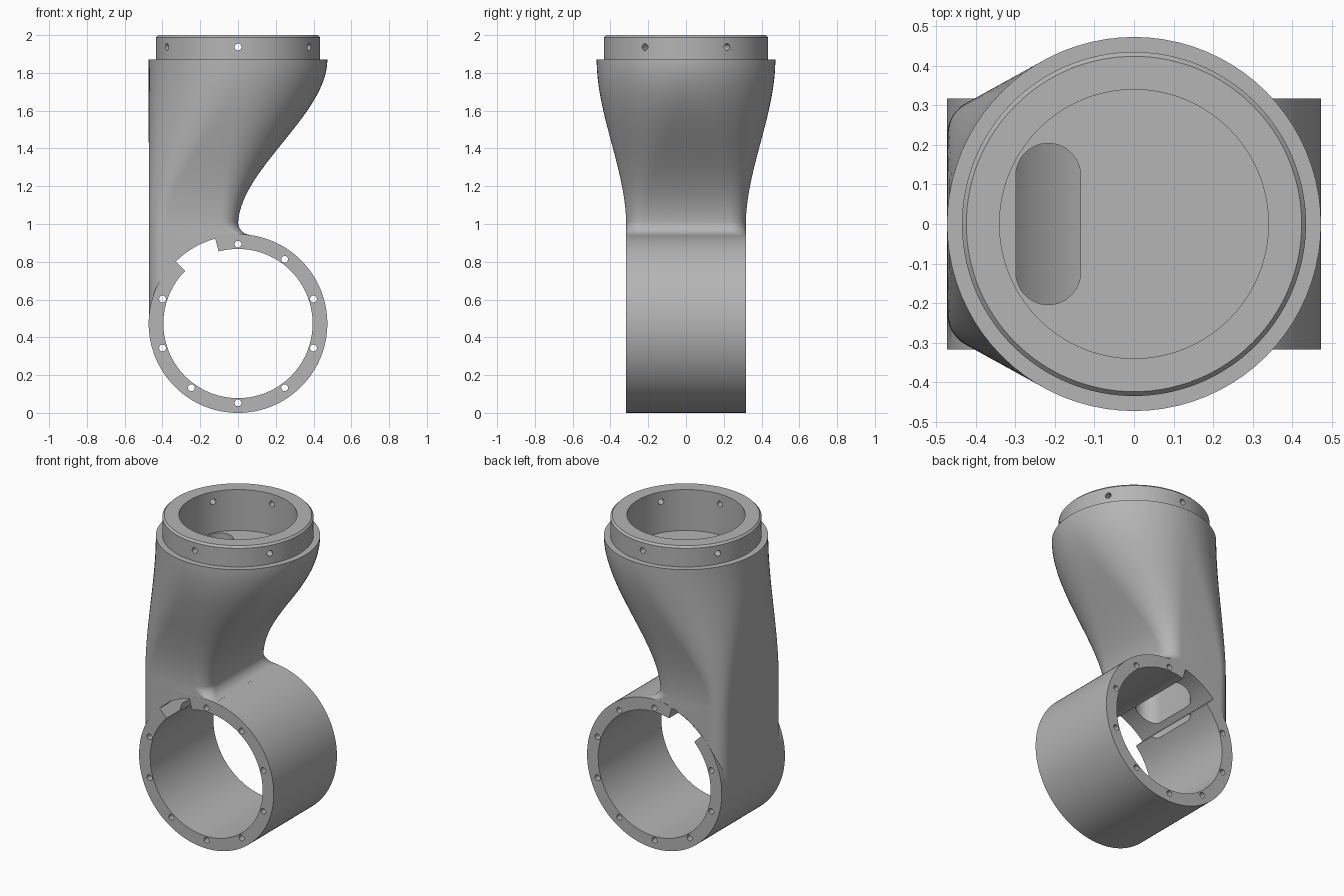
import bpy, bmesh
from math import sin, cos, pi, radians, sqrt
from mathutils import Vector

old = bpy.data.objects.get("Cube")
if old:
    bpy.data.objects.remove(old, do_unlink=True)

R = 0.473          # ring radius, also height of the ring axis
HALF = 0.317       # half length of the ring
BORE = 0.395
LEDGE = 1.87       # top of the curved neck
FILLET = 0.07

grey = bpy.data.materials.new("plain grey")
grey.use_nodes = True
colour = (0.46, 0.46, 0.46, 1)
grey.diffuse_color = colour
grey.node_tree.nodes["Principled BSDF"].inputs["Base Color"].default_value = colour


def loft(name, rings):
    """Closed solid through rings with equal point counts."""
    bm = bmesh.new()
    loops = [[bm.verts.new(p) for p in ring] for ring in rings]
    n = len(loops[0])
    for a, b in zip(loops, loops[1:]):
        for i in range(n):
            j = (i + 1) % n
            bm.faces.new((a[i], a[j], b[j], b[i]))
    bm.faces.new(loops[0][::-1])
    bm.faces.new(loops[-1])
    bmesh.ops.remove_doubles(bm, verts=bm.verts, dist=1e-5)
    bmesh.ops.recalc_face_normals(bm, faces=bm.faces)
    mesh = bpy.data.meshes.new(name)
    bm.to_mesh(mesh)
    bm.free()
    mesh.materials.append(grey)
    obj = bpy.data.objects.new(name, mesh)
    bpy.context.collection.objects.link(obj)
    return obj


def circle(r, centre, axis, n=128):
    turn = Vector(axis).to_track_quat('Z', 'Y')
    return [Vector(centre) + turn @ Vector((r * cos(2 * pi * i / n), r * sin(2 * pi * i / n), 0))
            for i in range(n)]


def rod(name, r, start, end, n=128):
    axis = Vector(end) - Vector(start)
    return loft(name, [circle(r, start, axis, n), circle(r, end, axis, n)])


def combine(body, tool, operation):
    mod = body.modifiers.new(operation, 'BOOLEAN')
    mod.operation = operation
    mod.solver = 'EXACT'
    mod.object = tool
    bpy.ops.object.select_all(action='DESELECT')
    bpy.context.view_layer.objects.active = body
    body.select_set(True)
    bpy.ops.object.modifier_apply(modifier=mod.name)
    bpy.data.objects.remove(tool, do_unlink=True)


def rounded_section(x0, x1, b, left_r, right_r, z, steps=20):
    """Rounded rectangle, with its own corner radius on each side."""
    pts = []
    for quarter, (sx, sy) in enumerate(((1, 1), (-1, 1), (-1, -1), (1, -1))):
        r = right_r if sx > 0 else left_r
        cx = (x1 - r) if sx > 0 else (x0 + r)
        for i in range(steps + 1):
            a = (quarter + i / steps) * pi / 2
            pts.append((cx + r * cos(a), sy * (b - r) + r * sin(a), z))
    return pts


# Curved neck: rounded rectangle at the ring growing into a full circle
fillet_z = R + sqrt((R + FILLET) ** 2 - FILLET ** 2)
foot_z = R + R * (fillet_z - R) / (R + FILLET)
heights = [R] + [foot_z + (fillet_z - foot_z) * i / 12 for i in range(12)]
heights += [fillet_z + (LEDGE - fillet_z) * i / 44 for i in range(45)]
sections = []
for z in heights:
    t = max(0, (z - fillet_z + 0.02) / (LEDGE - fillet_z + 0.02))
    s = t * t * (3 - 2 * t)
    drop = min(fillet_z - foot_z, max(0, fillet_z - z))
    flare = FILLET - sqrt(FILLET ** 2 - drop ** 2)
    r = 0.09 + (R - 0.09) * s
    sections.append(rounded_section(-R + 0.001 * (1 - s), R * s + flare,
                                    HALF - 0.0005 + (R - HALF + 0.0005) * s,
                                    r, max(0.015, r - 1.3 * flare), z))
neck = loft("neck", sections)

# Horizontal ring and top collar
body = rod("elbow_housing", R, (0, -HALF, R), (0, HALF, R))
combine(body, neck, 'UNION')
up = (0, 0, 1)
collar = loft("collar", [circle(0.435, (0, 0, 1.8), up), circle(0.435, (0, 0, 1.988), up),
                         circle(0.424, (0, 0, 2), up)])
combine(body, collar, 'UNION')

# Ring bore and collar cup
combine(body, rod("bore", BORE, (0, -0.6, R), (0, 0.6, R)), 'DIFFERENCE')
combine(body, rod("cup", 0.34, (0, 0, 1.74), (0, 0, 2.2)), 'DIFFERENCE')

# Keyway along the bore
angles = [radians(105 + 30 * i / 12) for i in range(13)]
arc = [(0.36, a) for a in angles] + [(0.465, a) for a in reversed(angles)]
keyway = loft("keyway", [[(r * cos(a), y, R + r * sin(a)) for r, a in arc] for y in (-0.5, 0.5)])
combine(body, keyway, 'DIFFERENCE')

# Vertical cable slot from the cup down to the bore
slot_r = 0.082
slot = loft("cable_slot", [[(x - 0.217, y, z) for x, y, _ in
                            rounded_section(-slot_r, slot_r, 0.204, slot_r, slot_r, 0, 12)]
                           for z in (0.6, 1.85)])
combine(body, slot, 'DIFFERENCE')

# Bolt holes through the ring, leaving out the keyway position
for k in range(10):
    a = radians(90 + 36 * k)
    if k != 1:
        x, z = 0.42 * cos(a), R + 0.42 * sin(a)
        combine(body, rod("ring_hole", 0.018, (x, -0.5, z), (x, 0.5, z), 24), 'DIFFERENCE')

# Screw holes through the collar wall
for k in range(6):
    a = radians(30 + 60 * k)
    d = Vector((cos(a), sin(a), 0))
    h = Vector((0, 0, 1.937))
    combine(body, rod("collar_hole", 0.018, d * 0.25 + h, d * 0.5 + h, 24), 'DIFFERENCE')

bpy.context.view_layer.objects.active = body
body.select_set(True)
bpy.ops.object.shade_smooth_by_angle(angle=radians(30))
